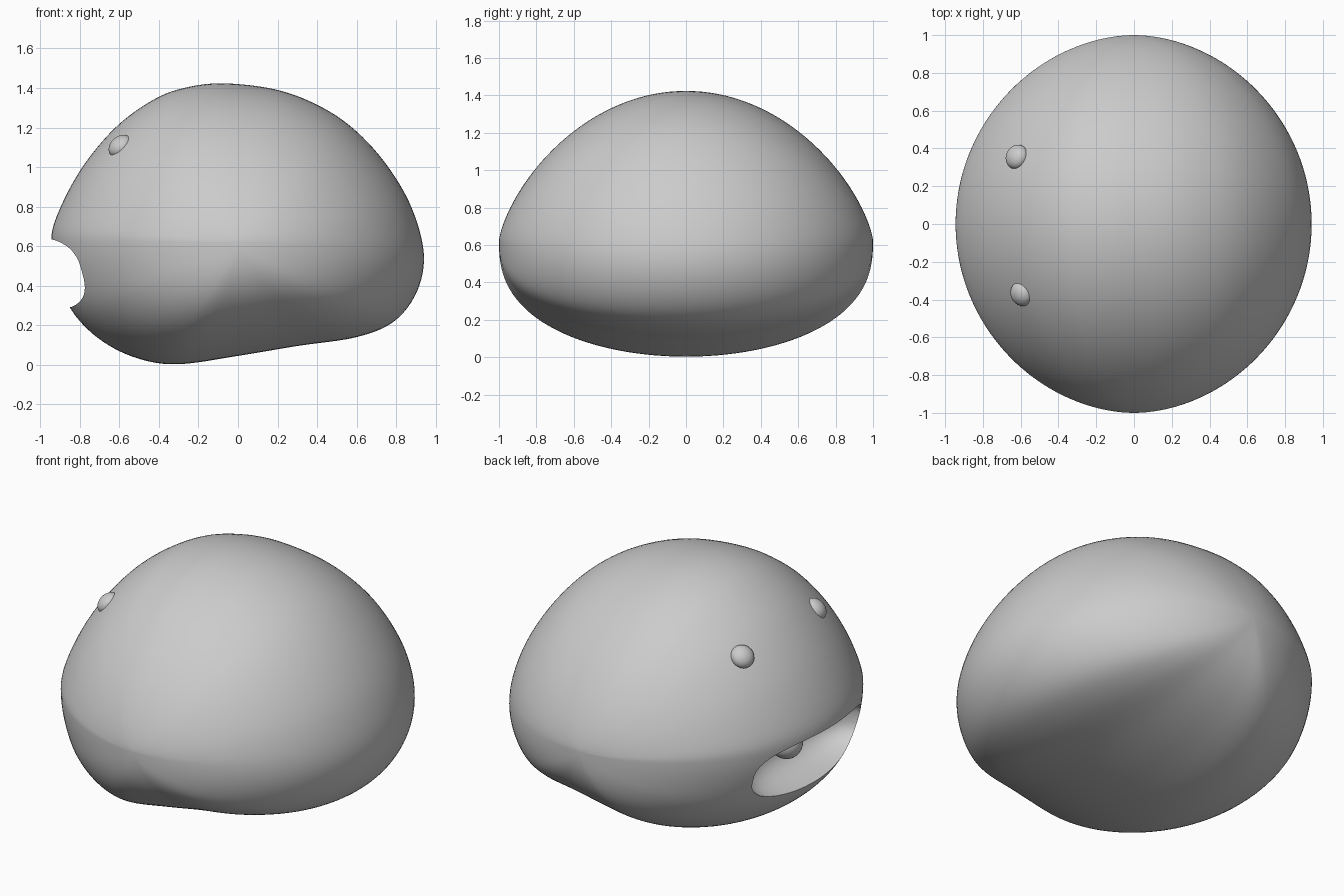
import bpy, bmesh, math
from mathutils import Vector

if "Cube" in bpy.data.objects:
    bpy.data.objects.remove(bpy.data.objects["Cube"])


def material(name, v):
    m = bpy.data.materials.new(name)
    m.diffuse_color = (v, v, v, 1)
    m.use_nodes = True
    m.node_tree.nodes["Principled BSDF"].inputs["Base Color"].default_value = m.diffuse_color
    return m


grey = material("soft grey", 0.6)
pale = material("pale grey", 0.64)


def make(name, bm, mat):
    bmesh.ops.recalc_face_normals(bm, faces=bm.faces)
    me = bpy.data.meshes.new(name)
    bm.to_mesh(me)
    bm.free()
    me.materials.append(mat)
    ob = bpy.data.objects.new(name, me)
    bpy.context.collection.objects.link(ob)
    return ob


def loft(rings, end_a, end_b):
    """Skin closed rings and close both ends with a single point."""
    bm = bmesh.new()
    vs = [[bm.verts.new(p) for p in r] for r in rings]
    n = len(vs[0])
    for a, b in zip(vs, vs[1:]):
        for i in range(n):
            j = (i + 1) % n
            bm.faces.new((a[i], a[j], b[j], b[i]))
    for ring, tip in ((vs[0], end_a), (vs[-1], end_b)):
        t = bm.verts.new(tip)
        for i in range(n):
            bm.faces.new((ring[i], ring[(i + 1) % n], t))
    return bm


# Side outline of the body (x, z), smoothed with a closed spline
outline = [(-0.06, 1.423), (0.2, 1.39), (0.42, 1.305), (0.6, 1.18), (0.76, 1.0),
           (0.88, 0.79), (0.94, 0.56), (0.905, 0.37), (0.79, 0.22), (0.6, 0.14),
           (0.3, 0.095), (0.0, 0.045), (-0.3, 0.003), (-0.5, 0.03), (-0.68, 0.115),
           (-0.82, 0.245), (-0.9, 0.4), (-0.942, 0.58), (-0.925, 0.73), (-0.8, 0.98),
           (-0.62, 1.2), (-0.42, 1.345), (-0.25, 1.405)]


def spline(pts, steps):
    out, n = [], len(pts)
    for i in range(n):
        a, b, c, d = (Vector(pts[(i + k) % n]) for k in (-1, 0, 1, 2))
        for s in range(steps):
            t = s / steps
            out.append(0.5 * (2 * b + (c - a) * t + (2 * a - 5 * b + 4 * c - d) * t * t
                              + (3 * b - a - 3 * c + d) * t ** 3))
    return out


profile = spline(outline, 6)
MID = 0.62


def squash(x, z, y):
    """Shrink the outline towards the sides of the body."""
    q = max(0.0, 1 - y * y)
    k = 0.7 if z > MID else 0.4
    return Vector((x * q ** 0.53, y, MID + (z - MID) * q ** k))


N = 72
ys = [-math.cos(math.pi * i / N) for i in range(1, N)]
body = make("body", loft([[squash(p.x, p.y, y) for p in profile] for y in ys],
                         (0, -1, MID), (0, 1, MID)), grey)

# Mouth hollow: rounded bowl cut into the -x side
rings = []
for x, s in ((-1.2, 1), (-0.95, 1), (-0.86, 1), (-0.78, 0.97), (-0.72, 0.9),
             (-0.67, 0.78), (-0.63, 0.6), (-0.605, 0.35)):
    ring = []
    for i in range(64):
        a = 2 * math.pi * i / 64
        c, d = math.cos(a), math.sin(a)
        ring.append((x, 0.51 * s * math.copysign(abs(c) ** 0.72, c),
                     0.462 + 0.172 * s * math.copysign(abs(d) ** 0.72, d)))
    rings.append(ring)
cutter = make("mouth_cutter", loft(rings, (-1.2, 0, 0.462), (-0.6, 0, 0.462)), pale)
cutter.hide_render = True
mod = body.modifiers.new("mouth", 'BOOLEAN')
mod.operation = 'DIFFERENCE'
mod.solver = 'EXACT'
mod.material_mode = 'TRANSFER'
mod.object = cutter
bpy.context.view_layer.objects.active = body
body.select_set(True)
bpy.ops.object.modifier_apply(modifier=mod.name)
bpy.data.objects.remove(cutter)


def ellipsoid(name, loc, size, axis, mat):
    bm = bmesh.new()
    bmesh.ops.create_uvsphere(bm, u_segments=32, v_segments=16, radius=1)
    ob = make(name, bm, mat)
    rot = Vector(axis).to_track_quat('Z', 'Y').to_matrix()
    for v in ob.data.vertices:
        v.co = rot @ Vector((v.co.x * size[0], v.co.y * size[1], v.co.z * size[2])) + Vector(loc)
    return ob


# Eyes: small domes sunk in the upper face
ellipsoid("eye_left", (-0.62, 0.355, 1.105), (0.066, 0.066, 0.048), (-0.62, 0.3, 0.7), grey)
ellipsoid("eye_right", (-0.595, -0.37, 1.105), (0.066, 0.066, 0.048), (-0.62, -0.3, 0.7), grey)

# Small rounded lump at the back of the mouth
ellipsoid("mouth_lump", (-0.66, 0.0, 0.47), (0.09, 0.09, 0.09), (0, 0, 1), grey)

for ob in bpy.data.objects:
    bpy.ops.object.select_all(action='DESELECT')
    ob.select_set(True)
    bpy.context.view_layer.objects.active = ob
    bpy.ops.object.shade_smooth_by_angle(angle=math.radians(40))
